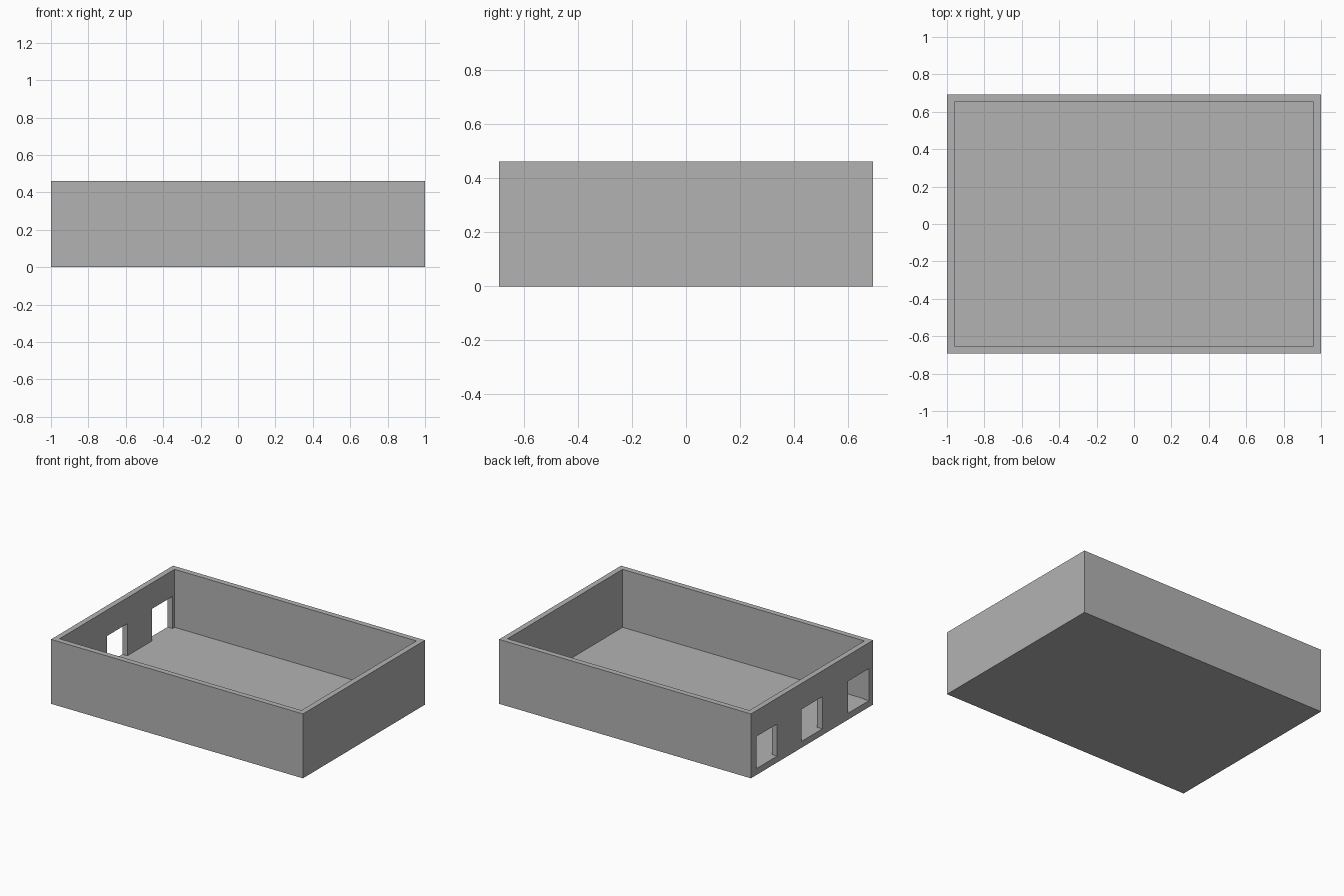
import bpy
import bmesh
from mathutils import Matrix, Vector

if "Cube" in bpy.data.objects:
    bpy.data.objects.remove(bpy.data.objects["Cube"], do_unlink=True)

HALF_X, HALF_Y, HEIGHT = 1.0, 0.692, 0.462
WALL, FLOOR = 0.04, 0.046
OPENING_TOP = 0.276
OPENING_HALF = 0.117
OPENING_CENTRES = (-0.528, 0.0, 0.512)


def add_box(bm, low, high):
    low, high = Vector(low), Vector(high)
    size = Matrix.Diagonal((high - low).to_4d())
    size[3][3] = 1
    bmesh.ops.create_cube(bm, size=1, matrix=Matrix.Translation((low + high) / 2) @ size)


def make_object(name, boxes):
    bm = bmesh.new()
    for low, high in boxes:
        add_box(bm, low, high)
    mesh = bpy.data.meshes.new(name)
    bm.to_mesh(mesh)
    bm.free()
    obj = bpy.data.objects.new(name, mesh)
    bpy.context.collection.objects.link(obj)
    return obj


# Grey plaster
grey = bpy.data.materials.new("grey")
grey.use_nodes = True
colour = (0.45, 0.45, 0.45, 1)
grey.diffuse_color = colour
grey.node_tree.nodes["Principled BSDF"].inputs["Base Color"].default_value = colour

# Solid block that becomes the floor and walls
shell = make_object("open_room_shell", [((-HALF_X, -HALF_Y, 0), (HALF_X, HALF_Y, HEIGHT))])
shell.data.materials.append(grey)

# Room cavity, then three openings in the end wall, level with the floor
inner_x, inner_y = HALF_X - WALL, HALF_Y - WALL
cavity = [((-inner_x, -inner_y, FLOOR), (inner_x, inner_y, HEIGHT + 0.1))]
openings = [((-HALF_X - 0.1, y - OPENING_HALF, FLOOR),
             (-inner_x + 0.1, y + OPENING_HALF, OPENING_TOP)) for y in OPENING_CENTRES]

bpy.context.view_layer.objects.active = shell
for name, boxes in (("cavity_cutter", cavity), ("openings_cutter", openings)):
    cutter = make_object(name, boxes)
    cutter.hide_render = True
    cutter.data.materials.append(grey)
    cut = shell.modifiers.new(name, "BOOLEAN")
    cut.operation = "DIFFERENCE"
    cut.solver = "EXACT"
    cut.object = cutter
    bpy.ops.object.modifier_apply(modifier=cut.name)
    bpy.data.objects.remove(cutter, do_unlink=True)
